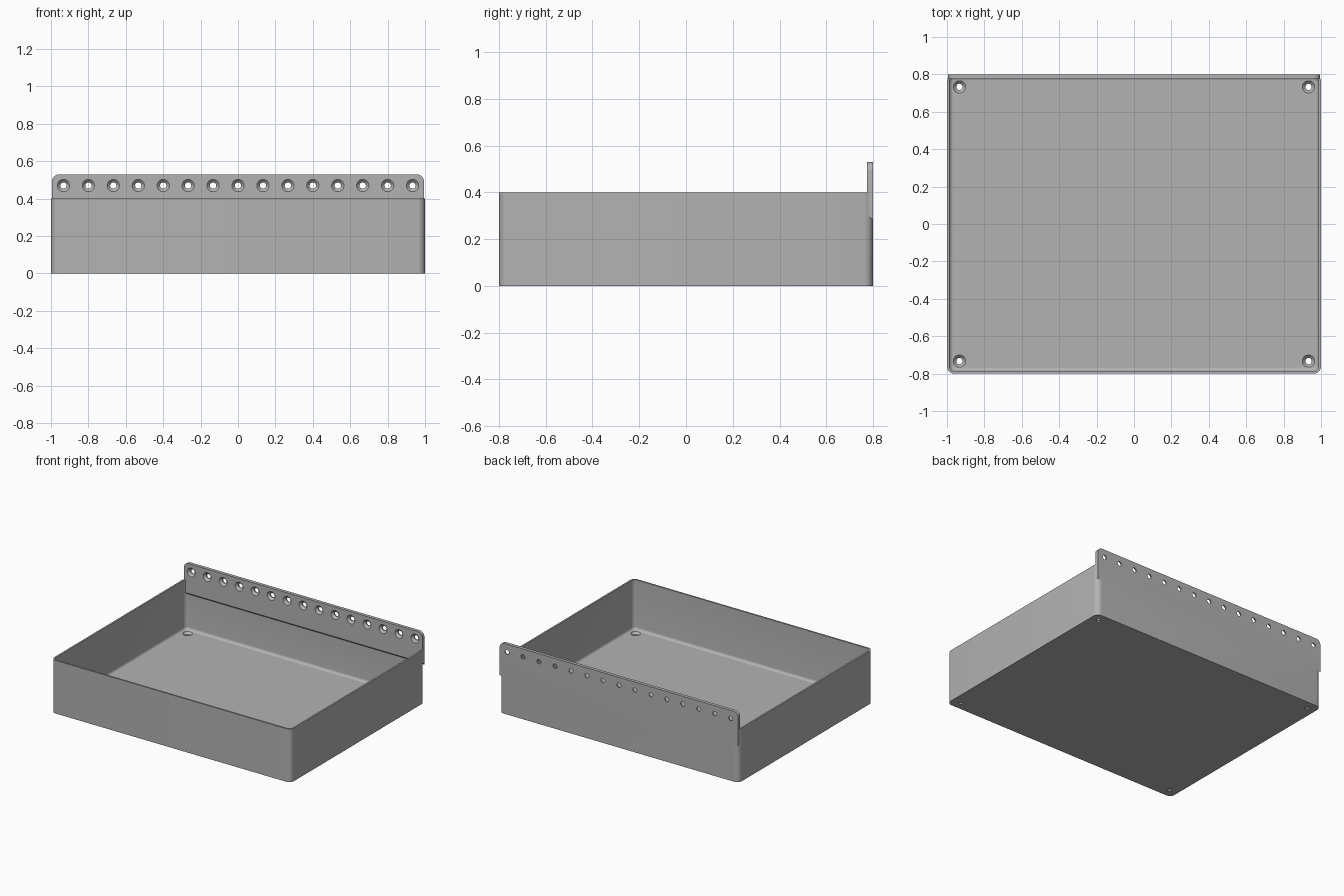
import bpy, bmesh, math
from mathutils import Vector

cube = bpy.data.objects.get("Cube")
if cube:
    bpy.data.objects.remove(cube)

HALF_X, HALF_Y, RIM = 1.0, 0.8, 0.4
WALL, FLOOR, RADIUS, FILLET = 0.013, 0.025, 0.04, 0.02

gray = bpy.data.materials.new("plain gray")
gray.use_nodes = True
gray.diffuse_color = (0.45, 0.45, 0.45, 1)
gray.node_tree.nodes["Principled BSDF"].inputs["Base Color"].default_value = gray.diffuse_color


def make_object(name, bm):
    bmesh.ops.recalc_face_normals(bm, faces=bm.faces)
    mesh = bpy.data.meshes.new(name)
    bm.to_mesh(mesh)
    bm.free()
    mesh.materials.append(gray)
    obj = bpy.data.objects.new(name, mesh)
    bpy.context.collection.objects.link(obj)
    return obj


def rounded_loop(bm, inset, z, steps=8):
    """Ring of vertices around a rounded rectangle."""
    r = RADIUS - inset
    ring = []
    for corner, (sx, sy) in enumerate(((1, 1), (-1, 1), (-1, -1), (1, -1))):
        for i in range(steps + 1):
            a = math.pi / 2 * (corner + i / steps)
            ring.append(bm.verts.new((sx * (HALF_X - RADIUS) + r * math.cos(a),
                                      sy * (HALF_Y - RADIUS) + r * math.sin(a), z)))
    return ring


def lathe(bm, profile, center, axis, sides=32):
    """Closed turned solid from (radius, height) pairs along an axis."""
    turn = Vector((0, 0, 1)).rotation_difference(axis).to_matrix()
    rings = [[bm.verts.new(center + turn @ Vector((r * math.cos(math.tau * i / sides),
                                                   r * math.sin(math.tau * i / sides), h)))
              for i in range(sides)] for r, h in profile]
    loft(bm, rings)


def loft(bm, rings):
    for a, b in zip(rings, rings[1:]):
        for i in range(len(a)):
            j = (i + 1) % len(a)
            bm.faces.new((a[i], a[j], b[j], b[i]))
    bm.faces.new(rings[0])
    bm.faces.new(rings[-1])


def boolean(obj, tool, operation):
    mod = obj.modifiers.new(operation.title(), "BOOLEAN")
    mod.operation, mod.solver, mod.object = operation, "EXACT", tool
    bpy.context.view_layer.objects.active = obj
    bpy.ops.object.modifier_apply(modifier=mod.name)
    bpy.data.objects.remove(tool)


# Thin-walled tray with a filleted inner floor
bm = bmesh.new()
sections = [(0, 0), (0, RIM), (WALL, RIM)]
for i in range(7):
    a = math.pi / 2 * i / 6
    sections.append((WALL + FILLET * (1 - math.cos(a)), FLOOR + FILLET * (1 - math.sin(a))))
loft(bm, [rounded_loop(bm, inset, z) for inset, z in sections])
tray = make_object("tray", bm)

# Raised mounting plate with rounded top corners and a sloped underside
PLATE_X, PLATE_TOP, FRONT = 0.995, 0.53, 0.775
outline = [(-PLATE_X, None), (PLATE_X, None)]
for side, start in ((1, 0), (-1, math.pi / 2)):
    for i in range(9):
        a = start + math.pi / 2 * i / 8
        outline.append((side * (PLATE_X - RADIUS) + RADIUS * math.cos(a),
                        PLATE_TOP - RADIUS + RADIUS * math.sin(a)))
bm = bmesh.new()
loft(bm, [[bm.verts.new((x, y, low if z is None else z)) for x, z in outline]
          for y, low in ((FRONT, 0.305), (HALF_Y, 0.28))])
plate = make_object("mounting_plate", bm)
boolean(tray, plate, "UNION")

# Countersunk screw holes: a row in the plate and one in each floor corner
screw = [(0.017, -0.05), (0.017, -0.016), (0.033, 0), (0.033, 0.008)]
bm = bmesh.new()
for i in range(15):
    lathe(bm, screw, Vector((-0.933 + i * 0.1333, FRONT, 0.47)), Vector((0, -1, 0)))
for x in (-0.933, 0.933):
    for y in (-0.733, 0.733):
        lathe(bm, screw, Vector((x, y, FLOOR)), Vector((0, 0, 1)))
drills = make_object("screw_hole_cutter", bm)
drills.hide_render = True
boolean(tray, drills, "DIFFERENCE")

# Smooth the rounded parts, keep edges crisp
bpy.ops.object.select_all(action="DESELECT")
tray.select_set(True)
bpy.context.view_layer.objects.active = tray
bpy.ops.object.shade_smooth_by_angle(angle=math.radians(30))
